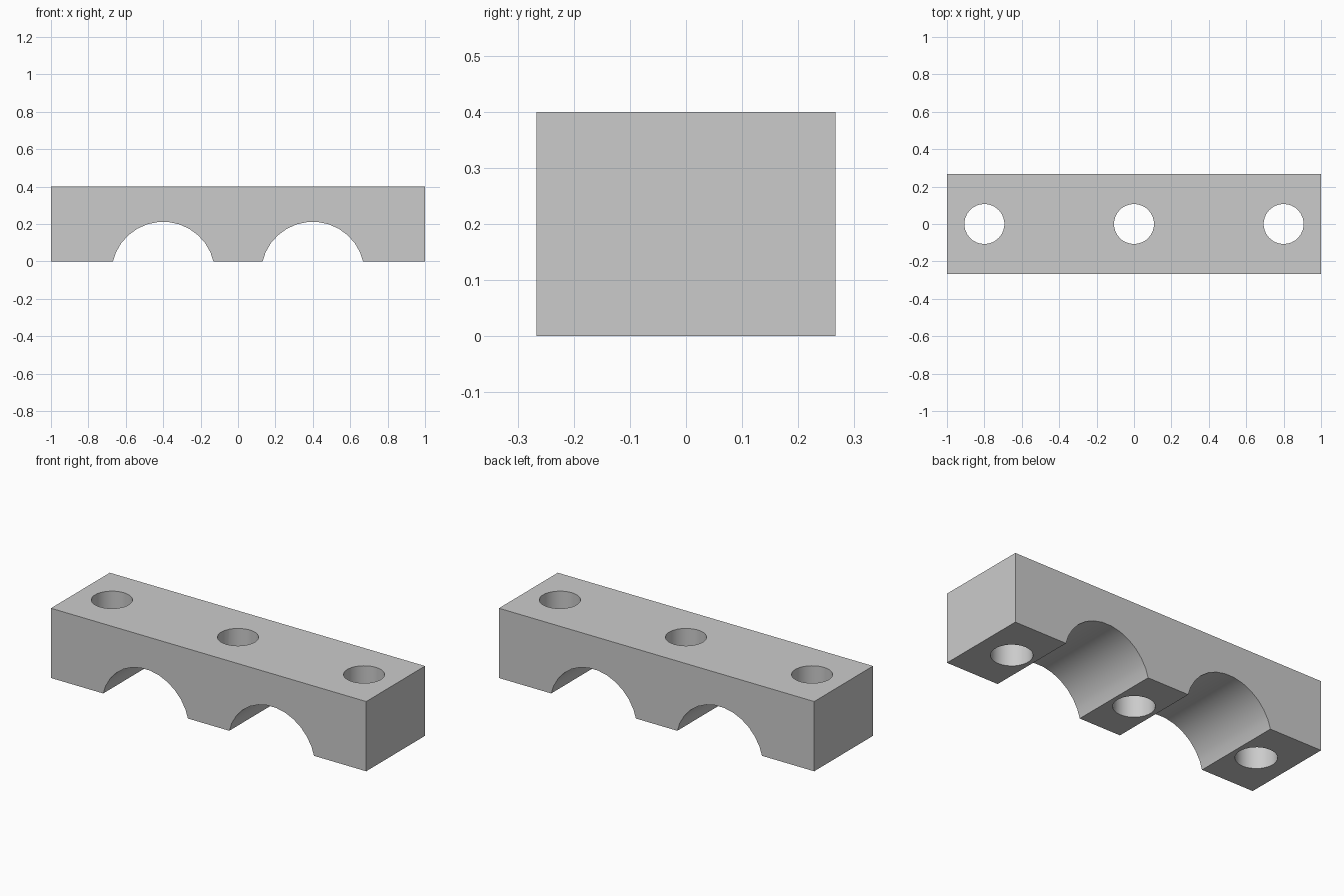
import bpy
from math import pi

if "Cube" in bpy.data.objects:
    bpy.data.objects.remove(bpy.data.objects["Cube"])

LENGTH, DEPTH, HEIGHT = 2.0, 0.533, 0.4

# Single plain grey
grey = bpy.data.materials.new("light grey")
grey.use_nodes = True
colour = (0.6, 0.6, 0.6, 1)
grey.diffuse_color = colour
grey.node_tree.nodes["Principled BSDF"].inputs["Base Color"].default_value = colour

# Solid bar
bpy.ops.mesh.primitive_cube_add(size=1, location=(0, 0, HEIGHT / 2))
block = bpy.context.object
block.name = "clamp_block"
block.scale = (LENGTH, DEPTH, HEIGHT)
bpy.ops.object.transform_apply(location=True, scale=True)
block.data.materials.append(grey)


def cut(name, radius, sides, location, rotation=(0, 0, 0)):
    """Cut a round channel through the bar."""
    bpy.ops.mesh.primitive_cylinder_add(
        vertices=sides, radius=radius, depth=1.5, location=location, rotation=rotation)
    cutter = bpy.context.object
    cutter.name = name
    cutter.data.materials.append(grey)
    mod = block.modifiers.new(name, "BOOLEAN")
    mod.operation = "DIFFERENCE"
    mod.solver = "EXACT"
    mod.object = cutter
    bpy.context.view_layer.objects.active = block
    bpy.ops.object.modifier_apply(modifier=name)
    bpy.data.objects.remove(cutter)


# Pipe channels along the underside, with a flat facet at the crown
for x in (-0.4, 0.4):
    cut("pipe_channel", 0.277, 30, (x, 0, -0.065), (pi / 2, pi / 30, 0))

# Vertical bolt holes
for x in (-0.8, 0, 0.8):
    cut("bolt_hole", 0.107, 30, (x, 0, HEIGHT / 2))

# Smooth the round walls, keep the edges crisp
bpy.ops.object.select_all(action="DESELECT")
block.select_set(True)
bpy.context.view_layer.objects.active = block
bpy.ops.object.shade_smooth_by_angle(angle=pi / 6)
